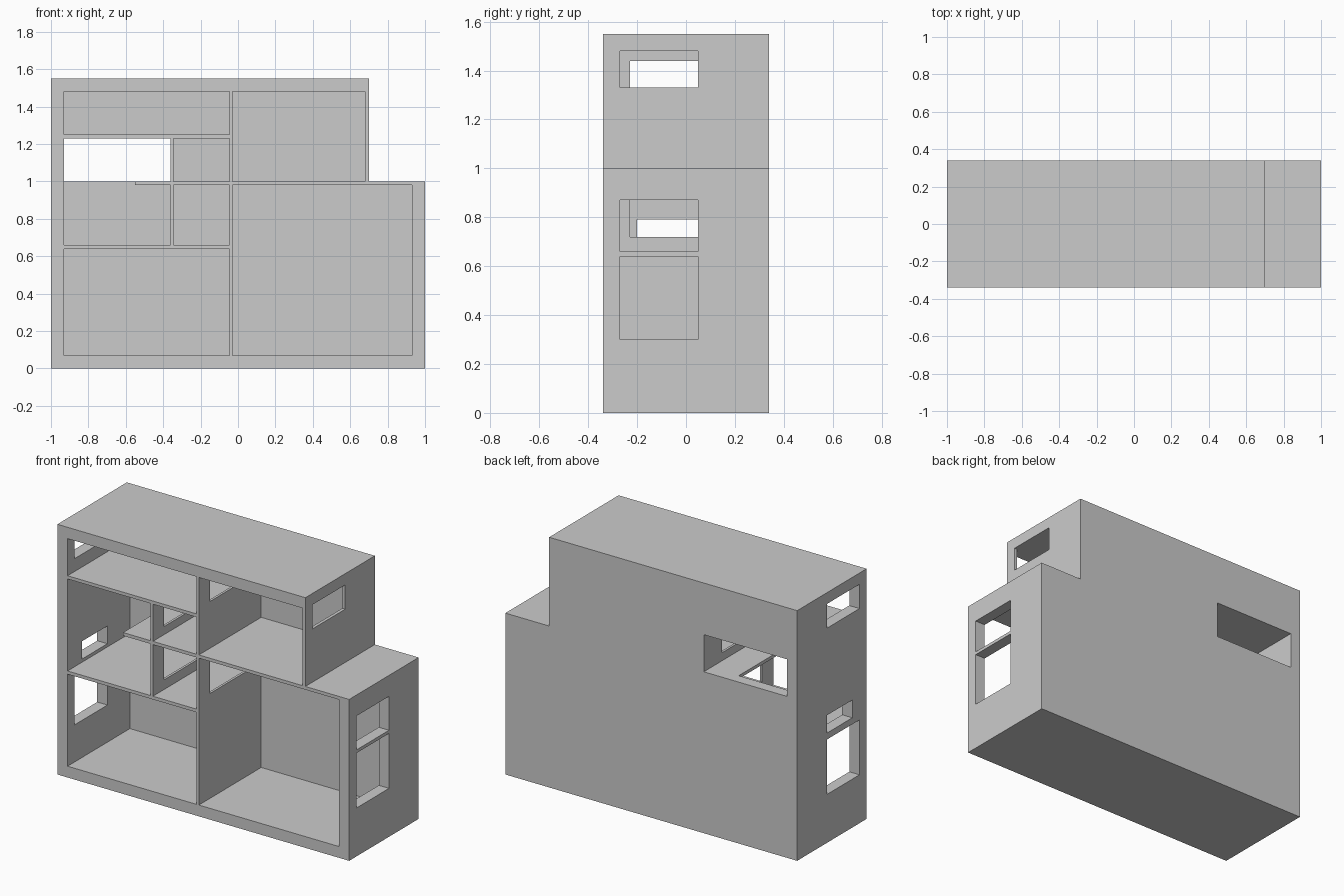
import bpy, bmesh

if "Cube" in bpy.data.objects:
    bpy.data.objects.remove(bpy.data.objects["Cube"])


def panel(name, axis, lo, hi, u, v, holes=()):
    """Flat board normal to an axis, with rectangular openings (u0, u1, v0, v1)."""
    us = sorted({*u, *[a for h in holes for a in h[:2]]})
    vs = sorted({*v, *[a for h in holes for a in h[2:]]})
    mid = (lo + hi) / 2
    place = {'x': lambda a, b: (mid, a, b),
             'y': lambda a, b: (a, mid, b),
             'z': lambda a, b: (a, b, mid)}[axis]
    bm = bmesh.new()
    grid = {(a, b): bm.verts.new(place(a, b)) for a in us for b in vs}
    for a0, a1 in zip(us, us[1:]):
        for b0, b1 in zip(vs, vs[1:]):
            ca, cb = (a0 + a1) / 2, (b0 + b1) / 2
            if any(h[0] < ca < h[1] and h[2] < cb < h[3] for h in holes):
                continue
            bm.faces.new([grid[k] for k in ((a0, b0), (a1, b0), (a1, b1), (a0, b1))])
    bmesh.ops.delete(bm, geom=[w for w in bm.verts if not w.link_faces], context='VERTS')
    bmesh.ops.recalc_face_normals(bm, faces=bm.faces)
    me = bpy.data.meshes.new(name)
    bm.to_mesh(me)
    bm.free()
    ob = bpy.data.objects.new(name, me)
    bpy.context.collection.objects.link(ob)
    mod = ob.modifiers.new("thickness", 'SOLIDIFY')
    mod.thickness = hi - lo
    mod.offset = 0
    return ob


F, B, BACK = -0.34, 0.27, 0.34      # front, inner back, outer back
D = (F, B)

# Back board: stepped outline and one open bay
panel("back_board", 'y', B, BACK, (-1, 1), (0, 1.55),
      [(0.7, 1, 1.0, 1.55), (-0.93, -0.36, 1.0, 1.23)])

# Outer walls with window openings
panel("left_wall", 'x', -1, -0.93, D, (0, 1.55),
      [(-0.27, 0.05, 0.30, 0.64), (-0.27, 0.05, 1.33, 1.48), (-0.2, 0.05, 0.68, 0.79)])
panel("right_wall", 'x', 0.93, 1, D, (0, 1),
      [(-0.27, 0.05, 0.30, 0.64), (-0.27, 0.05, 0.66, 0.87)])
panel("upper_right_wall", 'x', 0.68, 0.7, D, (1, 1.48), [(-0.27, 0.05, 1.33, 1.48)])

# Base and tops
panel("base", 'z', 0, 0.07, (-0.93, 0.93), D)
panel("top_board", 'z', 1.48, 1.55, (-0.93, 0.7), D)
panel("right_top", 'z', 0.98, 1.0, (-0.03, 1.0), D)

# Dividers
panel("centre_divider", 'x', -0.045, -0.03, D, (0.07, 1.48),
      [(-0.23, 0.16, 0.72, 0.93), (-0.23, 0.16, 1.29, 1.44)])
panel("small_divider", 'x', -0.36, -0.345, D, (0.66, 1.23),
      [(-0.23, 0.16, 0.72, 0.93), (-0.23, 0.16, 1.05, 1.19)])

# Shelves of the tall left half
for name, x0, z0 in (("lower_shelf", -0.93, 0.64), ("middle_shelf", -0.55, 0.98),
                     ("upper_shelf", -0.93, 1.23)):
    panel(name, 'z', z0, z0 + 0.02, (x0, -0.045), D)
